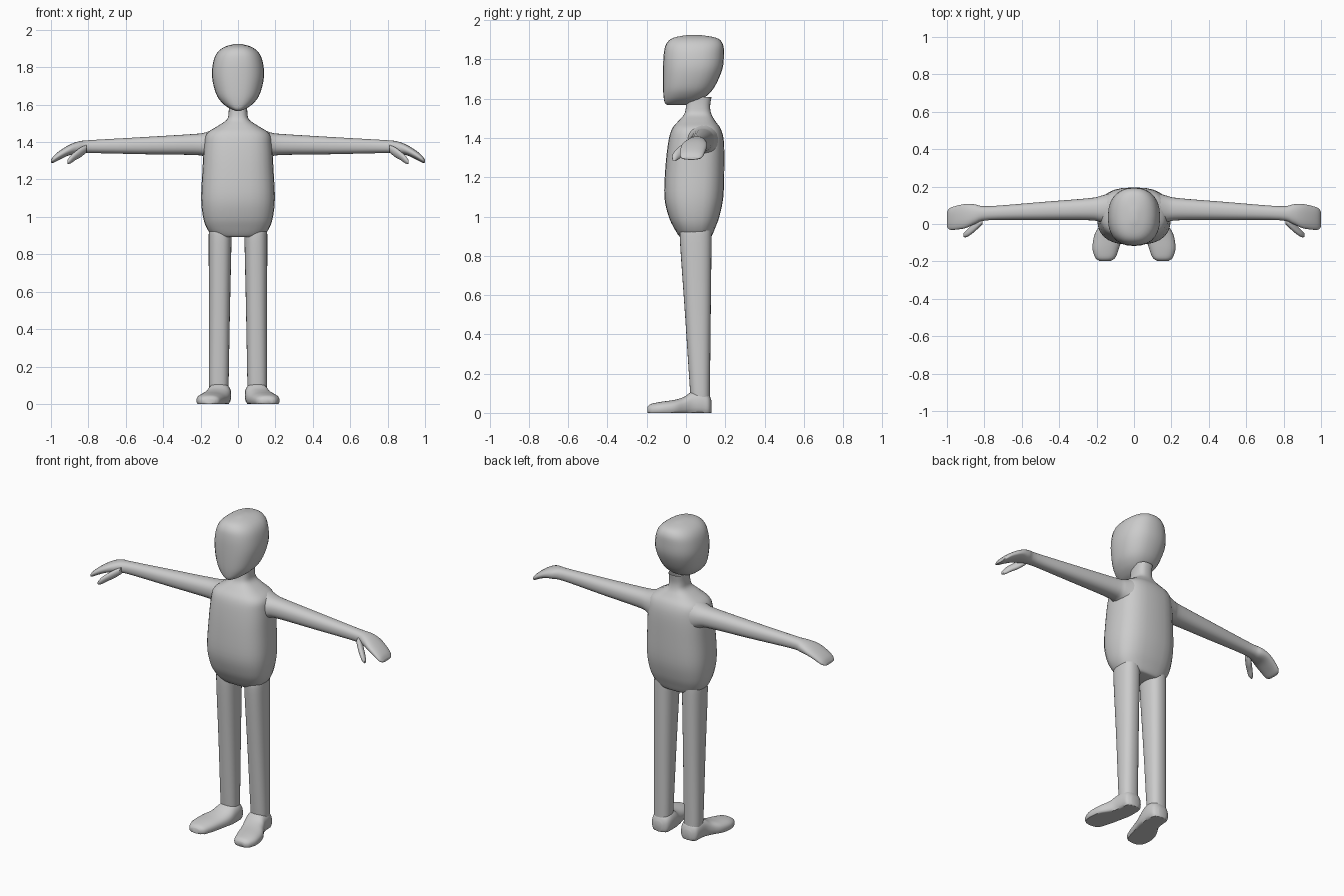
import bpy, bmesh, math

skin = bpy.data.materials.new("plain_grey")
skin.diffuse_color = (0.6, 0.6, 0.6, 1)
SIDES, STEPS = 28, 4


def spline(rings):
    """Catmull-Rom smoothing of a list of rings."""
    pts = [rings[0]] + rings + [rings[-1]]
    out = []
    for a, b, c, d in zip(pts, pts[1:], pts[2:], pts[3:]):
        for k in range(STEPS):
            t = k / STEPS
            out.append([q + 0.5 * t * (r - p + t * (2*p - 5*q + 4*r - s + t * (3*(q - r) + s - p)))
                        for p, q, r, s in zip(a, b, c, d)])
    return out + [list(rings[-1])]


def loft(name, axis, rings, power=2.0, caps=(True, True), mirror=False, floor=None):
    """Loft rings (w, u0, u1, v0, v1); w runs along axis, u and v are the other two axes in order."""
    bm = bmesh.new()
    loops = []
    for w, u0, u1, v0, v1 in spline(rings):
        loop = []
        for i in range(SIDES):
            a = 2 * math.pi * i / SIDES
            c, s = math.cos(a), math.sin(a)
            u = (u0 + u1) / 2 + (u1 - u0) / 2 * math.copysign(abs(c) ** (2 / power), c)
            v = (v0 + v1) / 2 + (v1 - v0) / 2 * math.copysign(abs(s) ** (2 / power), s)
            co = [u, v]
            co.insert(axis, w)
            if floor is not None:
                co[2] = max(co[2], floor)
            loop.append(bm.verts.new(co))
        loops.append(loop)
    for a, b in zip(loops, loops[1:]):
        for i in range(SIDES):
            j = (i + 1) % SIDES
            bm.faces.new((a[i], a[j], b[j], b[i]))
    if caps[0]:
        bm.faces.new(loops[0])
    if caps[1]:
        bm.faces.new(loops[-1])
    bmesh.ops.recalc_face_normals(bm, faces=bm.faces)
    # open tubes: make sure the sides face outwards
    f = next(f for f in bm.faces if len(f.verts) == 4)
    mid = sum((v.co for v in loops[0]), loops[0][0].co * 0) / SIDES
    out = f.calc_center_median() - mid
    out[axis] = 0
    if not all(caps) and f.normal.dot(out) < 0:
        bmesh.ops.reverse_faces(bm, faces=bm.faces)
    me = bpy.data.meshes.new(name)
    bm.to_mesh(me)
    bm.free()
    me.materials.append(skin)
    ob = bpy.data.objects.new(name, me)
    bpy.context.collection.objects.link(ob)
    bpy.ops.object.select_all(action='DESELECT')
    ob.select_set(True)
    bpy.context.view_layer.objects.active = ob
    bpy.ops.object.shade_smooth_by_angle(angle=math.radians(50))
    if mirror:
        ob.modifiers.new("Mirror", 'MIRROR').use_mirror_merge = False
    return ob


def sym(rows):
    """Rows (z, half width, y0, y1) to centred rings."""
    return [(z, -x, x, y0, y1) for z, x, y0, y1 in rows]


# Head: flat face, pointed chin, jaw rising to the back
loft("head", 2, sym([
    (1.567, 0.012, -0.095, 0.00), (1.58, 0.045, -0.108, 0.045), (1.61, 0.085, -0.114, 0.10),
    (1.66, 0.118, -0.117, 0.145), (1.75, 0.139, -0.117, 0.185), (1.83, 0.132, -0.113, 0.193),
    (1.88, 0.11, -0.10, 0.187), (1.91, 0.07, -0.065, 0.155), (1.925, 0.015, 0.01, 0.07)]), 2.4)

# Torso and neck
loft("torso", 2, sym([
    (0.892, 0.10, -0.02, 0.115), (0.90, 0.135, -0.035, 0.13), (0.94, 0.167, -0.06, 0.148),
    (1.00, 0.187, -0.088, 0.17), (1.10, 0.197, -0.11, 0.19), (1.25, 0.19, -0.105, 0.195),
    (1.38, 0.182, -0.09, 0.193), (1.445, 0.168, -0.072, 0.178), (1.485, 0.11, -0.04, 0.15),
    (1.52, 0.06, -0.01, 0.13), (1.56, 0.05, 0.00, 0.123), (1.61, 0.05, 0.00, 0.13)]),
    2.7, caps=(True, False))

# Arms with mitten hands
loft("arm", 0, [
    (0.13, -0.005, 0.165, 1.29, 1.47), (0.18, 0.01, 0.15, 1.322, 1.45), (0.24, 0.02, 0.138, 1.331, 1.443),
    (0.50, 0.022, 0.117, 1.335, 1.427), (0.78, 0.02, 0.095, 1.341, 1.411),
    (0.85, 0.00, 0.105, 1.337, 1.404), (0.90, -0.022, 0.107, 1.33, 1.386),
    (0.95, -0.03, 0.097, 1.308, 1.356), (0.985, -0.03, 0.085, 1.29, 1.327),
    (1.00, -0.015, 0.065, 1.29, 1.303)], 2.3, caps=(False, True), mirror=True)

# Thumbs
loft("thumb", 0, [
    (0.81, 0.00, 0.035, 1.345, 1.385), (0.84, -0.03, 0.02, 1.32, 1.372), (0.87, -0.055, -0.008, 1.303, 1.35),
    (0.895, -0.07, -0.032, 1.286, 1.328), (0.912, -0.07, -0.05, 1.283, 1.303)], mirror=True)

# Legs
loft("leg", 2, [
    (0.07, 0.053, 0.152, 0.025, 0.122), (0.12, 0.05, 0.155, 0.02, 0.122), (0.50, 0.043, 0.155, -0.005, 0.126),
    (0.86, 0.035, 0.157, -0.03, 0.13), (0.93, 0.035, 0.155, -0.03, 0.13)], 2.4,
    caps=(False, False), mirror=True)

# Feet, splayed outwards with flat soles
loft("foot", 1, [
    (-0.197, 0.125, 0.185, 0.0, 0.03), (-0.18, 0.10, 0.207, -0.015, 0.045), (-0.13, 0.08, 0.222, -0.02, 0.056),
    (-0.06, 0.06, 0.212, -0.02, 0.066), (-0.01, 0.045, 0.185, -0.02, 0.082), (0.03, 0.038, 0.167, -0.02, 0.108),
    (0.08, 0.037, 0.16, -0.02, 0.114), (0.115, 0.047, 0.152, -0.02, 0.095), (0.131, 0.075, 0.125, 0.005, 0.06)],
    2.4, mirror=True, floor=0.0)
